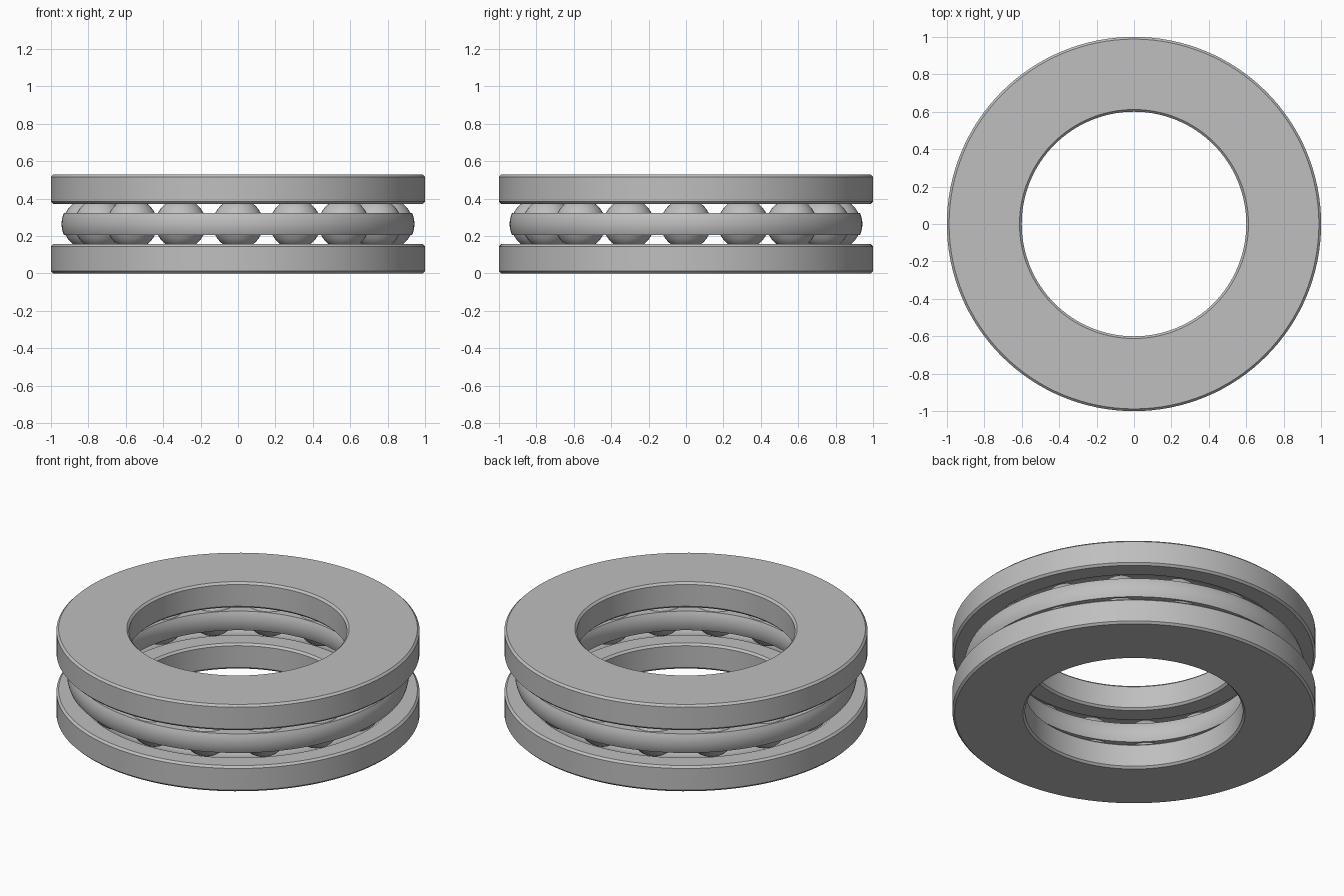
import bpy
import math

cube = bpy.data.objects.get("Cube")
if cube:
    bpy.data.objects.remove(cube, do_unlink=True)

STEPS = 128          # segments around the axis
HEIGHT = 0.528       # overall height
MID = HEIGHT / 2     # plane of the ball centres
PITCH = 0.8          # radius of the ball circle
BALL_R = 0.135
GROOVE_R = 0.138
CAGE_R = 0.143
CAGE_HALF = 0.058
WASHER = 0.156       # washer thickness
INNER, OUTER = 0.6, 1.0
CHAMFER = 0.012
BALLS = 16

steel = bpy.data.materials.new("steel_grey")
steel.use_nodes = True
colour = (0.52, 0.52, 0.52, 1)
steel.diffuse_color = colour
steel.node_tree.nodes["Principled BSDF"].inputs["Base Color"].default_value = colour


def finish(obj):
    obj.data.materials.append(steel)
    bpy.ops.object.select_all(action="DESELECT")
    obj.select_set(True)
    bpy.context.view_layer.objects.active = obj
    bpy.ops.object.shade_smooth_by_angle(angle=math.radians(25))


def revolve(name, profile):
    """Turn a closed, counter-clockwise (radius, height) profile about z."""
    n = len(profile)
    verts, faces = [], []
    for i in range(STEPS):
        a = math.tau * i / STEPS
        verts += [(r * math.cos(a), r * math.sin(a), z) for r, z in profile]
        nxt = (i + 1) % STEPS
        for j in range(n):
            k = (j + 1) % n
            faces.append((i * n + j, nxt * n + j, nxt * n + k, i * n + k))
    mesh = bpy.data.meshes.new(name)
    mesh.from_pydata(verts, [], faces)
    obj = bpy.data.objects.new(name, mesh)
    bpy.context.collection.objects.link(obj)
    finish(obj)


def arc(radius, start, end, count):
    """Points on a circle around the ball centre, in (radius, height)."""
    angles = [start + (end - start) * i / count for i in range(count + 1)]
    return [(PITCH + radius * math.cos(a), MID + radius * math.sin(a)) for a in angles]


# Chamfered washers, each with a ball groove facing the middle
c = CHAMFER
half_groove = math.acos((MID - WASHER) / GROOVE_R)
groove = arc(GROOVE_R, -math.pi / 2 + half_groove, -math.pi / 2 - half_groove, 10)
lower = [(INNER, c), (INNER + c, 0), (OUTER - c, 0), (OUTER, c),
         (OUTER, WASHER - c), (OUTER - c, WASHER)]
lower += groove + [(INNER + c, WASHER), (INNER, WASHER - c)]
revolve("lower_washer", lower)
revolve("upper_washer", [(r, HEIGHT - z) for r, z in reversed(lower)])

# Ball cage: a rounded ring with flat top and bottom
tilt = math.asin(CAGE_HALF / CAGE_R)
revolve("ball_cage", arc(CAGE_R, -tilt, tilt, 8) + arc(CAGE_R, math.pi - tilt, math.pi + tilt, 8))

# Ring of balls
for i in range(BALLS):
    a = math.tau * i / BALLS
    bpy.ops.mesh.primitive_uv_sphere_add(
        segments=32, ring_count=20, radius=BALL_R,
        location=(PITCH * math.cos(a), PITCH * math.sin(a), MID))
    ball = bpy.context.object
    ball.name = f"ball_{i + 1}"
    finish(ball)
